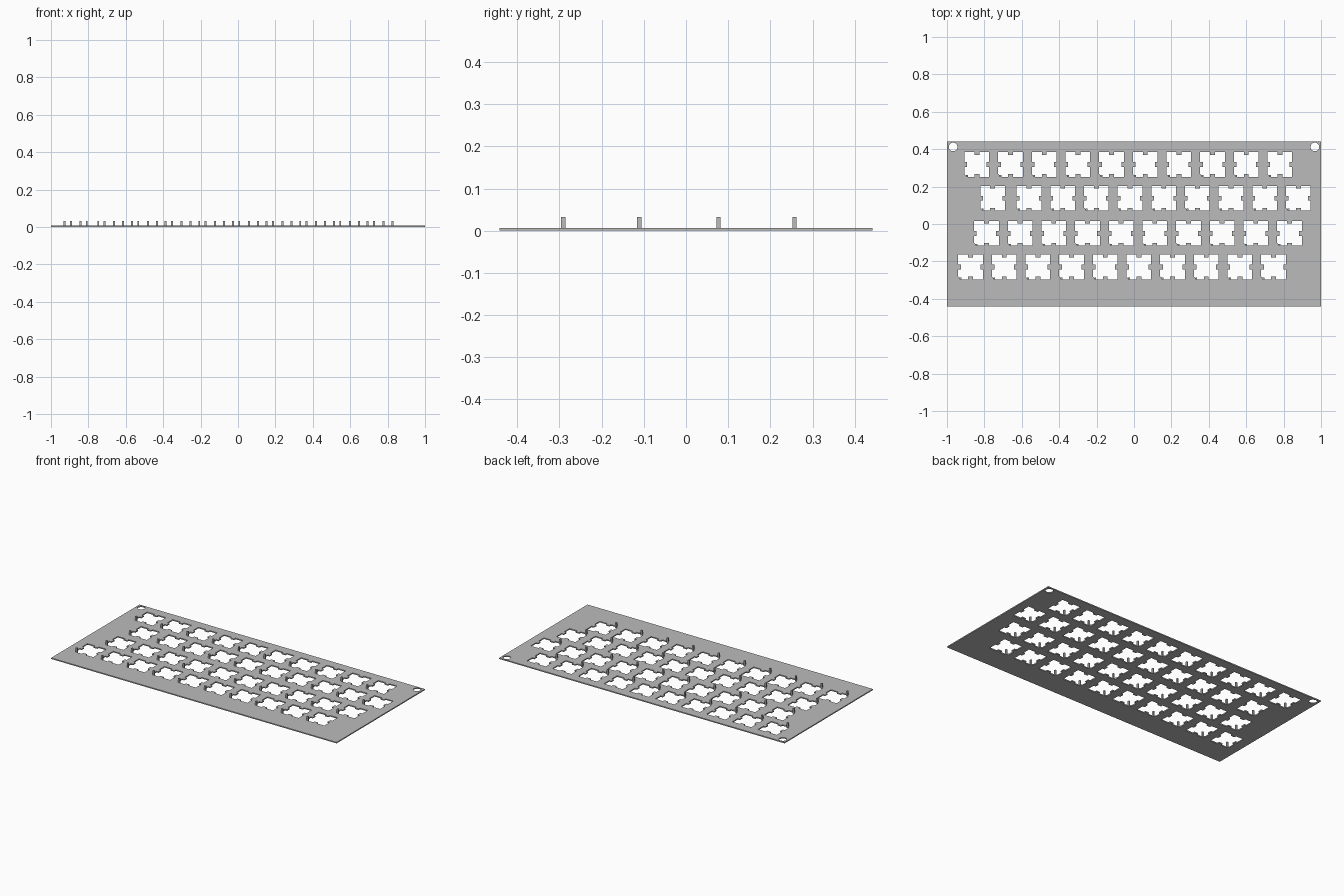
import bpy, bmesh, math
from mathutils import Matrix

cube = bpy.data.objects.get("Cube")
if cube:
    bpy.data.objects.remove(cube)

THICK, TOP = 0.007, 0.033      # plate thickness, post height
HOLE, PITCH = 0.132, 0.18      # switch opening and spacing
PEG = 0.01

metal = bpy.data.materials.new("grey metal")
metal.use_nodes = True
grey = (0.5, 0.5, 0.5, 1)
metal.diffuse_color = grey
metal.node_tree.nodes["Principled BSDF"].inputs["Base Color"].default_value = grey

# Lower left corners of the openings, row by row
openings = []
for left, bottom in ((-0.906, 0.252), (-0.627, 0.072), (-0.855, -0.116), (-0.94, -0.296)):
    openings += [(left + i * PITCH, bottom) for i in range(9 if bottom == 0.072 else 10)]
openings.append((-0.822, 0.072))


def opening_outline(x, y):
    """Square with a small tongue in the middle of each side and one cut corner."""
    h, w, d, c = HOLE / 2, 0.013, 0.014, 0.015
    side = [(-h, -h), (-w, -h), (-w, -h + d), (w, -h + d), (w, -h)]
    pts = []
    for k in range(4):
        ca, sa = round(math.cos(k * math.pi / 2)), round(math.sin(k * math.pi / 2))
        pts += [(px * ca - py * sa, px * sa + py * ca) for px, py in side]
    pts[0:1] = [(-h, -h + c), (-h + c, -h)]
    return [(x + h + px, y + h + py) for px, py in pts]


def circle(x, y, r, n=32):
    return [(x + r * math.cos(a), y + r * math.sin(a))
            for a in (2 * math.pi * i / n for i in range(n))]


# Plate: filled flat outline with openings and screw holes
curve = bpy.data.curves.new("plate", "CURVE")
curve.dimensions = "2D"
curve.fill_mode = "BOTH"
curve.extrude = THICK / 2
outlines = [[(-1, -0.442), (1, -0.442), (1, 0.442), (-1, 0.442)]]
outlines += [circle(s * 0.967, 0.412, 0.023) for s in (-1, 1)]
outlines += [opening_outline(x, y) for x, y in openings]
for outline in outlines:
    spline = curve.splines.new("POLY")
    spline.points.add(len(outline) - 1)
    for point, (x, y) in zip(spline.points, outline):
        point.co = (x, y, 0, 1)
    spline.use_cyclic_u = True
plate = bpy.data.objects.new("plate", curve)
plate.location.z = THICK / 2
bpy.context.collection.objects.link(plate)
bpy.ops.object.select_all(action="DESELECT")
plate.select_set(True)
bpy.context.view_layer.objects.active = plate
bpy.ops.object.convert(target="MESH")
plate = bpy.context.object
plate.data.materials.clear()
plate.data.materials.append(metal)
bm = bmesh.new()
bm.from_mesh(plate.data)
bmesh.ops.remove_doubles(bm, verts=bm.verts, dist=0.0001)
bmesh.ops.recalc_face_normals(bm, faces=bm.faces)
for face in bm.faces:
    face.smooth = False
    face.material_index = 0
bm.to_mesh(plate.data)
bm.free()

# Posts: one upright peg at the cut corner of every opening
bm = bmesh.new()
for x, y in openings:
    place = Matrix.Translation((x + 0.013, y + PEG / 2, TOP / 2))
    bmesh.ops.create_cube(bm, size=1, matrix=place @ Matrix.Diagonal((PEG, PEG, TOP, 1)))
mesh = bpy.data.meshes.new("posts")
bm.to_mesh(mesh)
bm.free()
mesh.materials.append(metal)
bpy.context.collection.objects.link(bpy.data.objects.new("posts", mesh))
